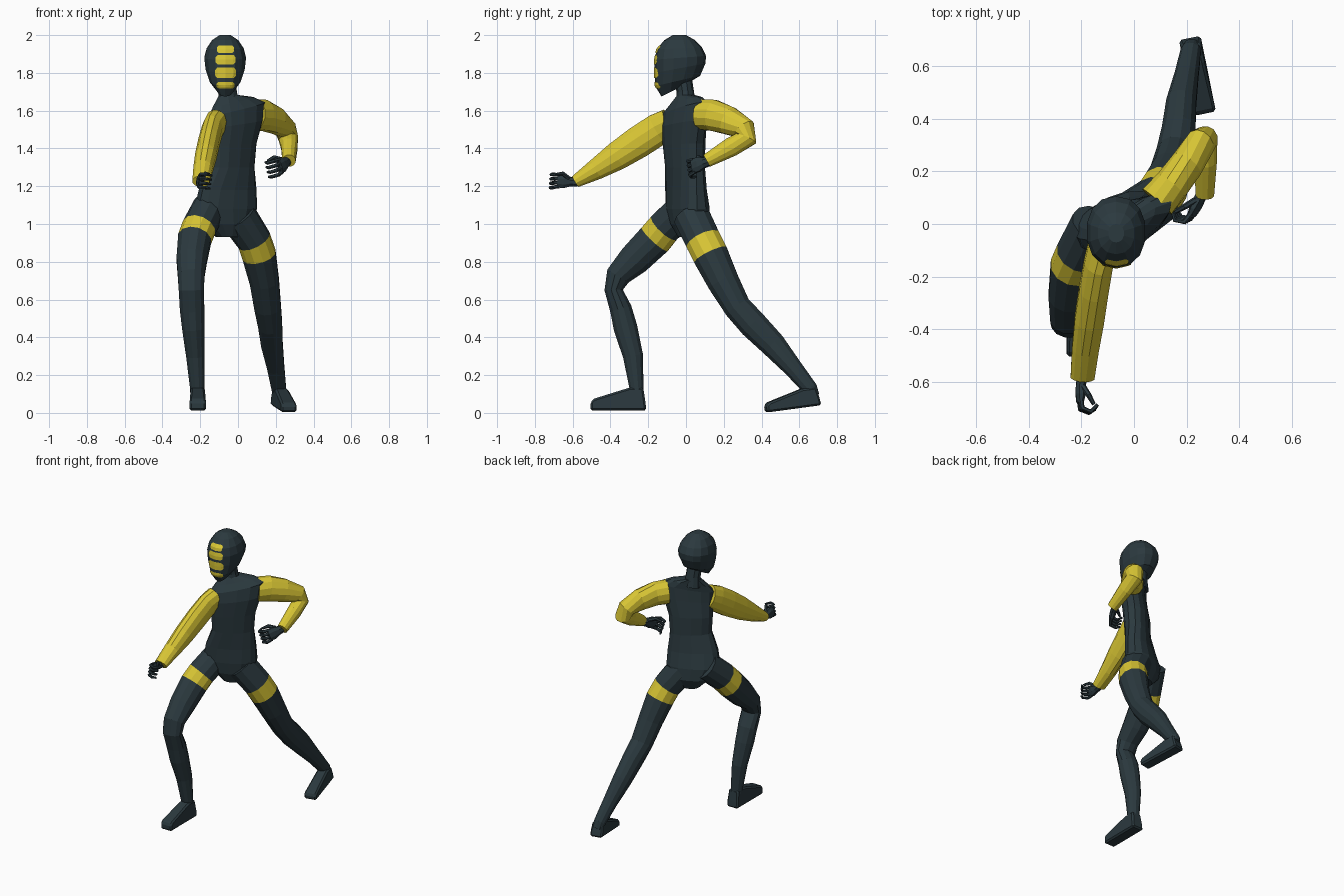
import bpy, bmesh, math
from mathutils import Vector, Matrix
from mathutils.bvhtree import BVHTree

if "Cube" in bpy.data.objects:
    bpy.data.objects.remove(bpy.data.objects["Cube"])


def material(name, col):
    m = bpy.data.materials.new(name)
    m.diffuse_color = (*col, 1)
    m.use_nodes = True
    m.node_tree.nodes["Principled BSDF"].inputs["Base Color"].default_value = m.diffuse_color
    return m


DARK = material("dark slate suit", (0.024, 0.041, 0.049))
YELLOW = material("yellow trim", (0.70, 0.57, 0.035))


def finish(name, bm, mats):
    bmesh.ops.recalc_face_normals(bm, faces=bm.faces)
    me = bpy.data.meshes.new(name)
    bm.to_mesh(me)
    bm.free()
    for m in mats:
        me.materials.append(m)
    ob = bpy.data.objects.new(name, me)
    bpy.context.collection.objects.link(ob)
    return ob


def loft(name, rings, mats, band=()):
    """Skin a list of point rings; segments listed in band use the second material."""
    bm = bmesh.new()
    vs = [[bm.verts.new(p) for p in r] for r in rings]
    n = len(rings[0])
    for i in range(len(vs) - 1):
        for j in range(n):
            k = (j + 1) % n
            f = bm.faces.new((vs[i][j], vs[i][k], vs[i + 1][k], vs[i + 1][j]))
            f.material_index = 1 if i in band else 0
    bm.faces.new(vs[0])
    bm.faces.new(vs[-1])
    return finish(name, bm, mats)


def oval(c, U, V, n, p=1.0):
    out = []
    for j in range(n):
        t = 2 * math.pi * (j + 0.5) / n
        co, si = math.cos(t), math.sin(t)
        out.append(c + U * math.copysign(abs(co) ** p, co) + V * math.copysign(abs(si) ** p, si))
    return out


def tube(name, pts, mats, n=12, ref=Vector((1, 0, 0)), band=()):
    """Limb through (x, y, z, radius along ref, radius across)."""
    P = [Vector(p[:3]) for p in pts]
    rings = []
    for i, p in enumerate(P):
        a, b = P[max(i - 1, 0)], P[min(i + 1, len(P) - 1)]
        t = ((p - a).normalized() + (b - p).normalized()).normalized()
        s = (ref - t * ref.dot(t)).normalized()
        rings.append(oval(p, s * pts[i][3], t.cross(s) * pts[i][4], n))
    return loft(name, rings, mats, band)


# torso: x, y, z, half width, half depth, yaw, shoulder tilt
torso = [(-.055, .02, .93, .06, .06, 25, 0), (-.06, .02, 1.0, .13, .09, 25, 0),
         (-.065, .01, 1.08, .175, .092, 25, 0), (-.055, 0, 1.18, .165, .08, 28, 0),
         (-.035, -.005, 1.30, .137, .076, 35, 0), (-.03, -.01, 1.42, .145, .08, 36, .05),
         (-.01, -.01, 1.53, .165, .076, 37, .12), (-.005, -.005, 1.61, .175, .066, 37, .2),
         (-.025, 0, 1.648, .125, .052, 37, .2), (-.05, 0, 1.68, .055, .045, 30, .05)]
rings = []
for x, y, z, a, b, yaw, tilt in torso:
    w = math.radians(yaw)
    rings.append(oval(Vector((x, y, z)), Vector((math.cos(w), math.sin(w), tilt)) * a,
                      Vector((-math.sin(w), math.cos(w), 0)) * b, 14, .85))
loft("torso", rings, [DARK])

# neck and head: front y, front z, back y, back z, half width
tube("neck", [(-.05, .002, 1.63, .06, .05), (-.054, -.004, 1.70, .05, .046),
              (-.062, -.02, 1.80, .05, .046)], [DARK], 10)
head_rows = [(-.13, 1.675, .0, 1.74, .042), (-.163, 1.73, .075, 1.785, .083),
             (-.166, 1.80, .103, 1.85, .106), (-.166, 1.87, .106, 1.89, .113),
             (-.155, 1.925, .085, 1.935, .1), (-.115, 1.973, .045, 1.975, .07),
             (-.07, 2.0, .0, 2.0, .03)]
rings = []
for yf, zf, yb, zb, hw in head_rows:
    rings.append(oval(Vector((-.068, (yf + yb) / 2, (zf + zb) / 2)), Vector((hw, 0, 0)),
                      Vector((0, yb - yf, zb - zf)) / 2, 14, .9))
head = loft("head", rings, [DARK])

# face markings: thin rounded plates laid on the head
tree = BVHTree.FromPolygons([v.co for v in head.data.vertices],
                            [list(p.vertices) for p in head.data.polygons])
for name, h, z0, z1 in [("brow", .045, 1.905, 1.945), ("eye", .054, 1.845, 1.895),
                        ("cheek", .056, 1.773, 1.828), ("chin", .048, 1.718, 1.752)]:
    bm = bmesh.new()
    grid = []
    for r in range(5):
        z = z0 + (z1 - z0) * r / 4
        hw = h * (.78 if r in (0, 4) else 1)
        row = []
        for c in range(9):
            x = -.066 + hw * (c / 4 - 1)
            hit = tree.ray_cast(Vector((x, -1, z)), Vector((0, 1, 0)))[0]
            y = hit.y if hit else -.14
            row.append(bm.verts.new((x, y - .004, z)))
        grid.append(row)
    for r in range(4):
        for c in range(8):
            bm.faces.new((grid[r][c], grid[r][c + 1], grid[r + 1][c + 1], grid[r + 1][c]))
    finish(name + "_marking", bm, [YELLOW])

# legs, each with a yellow thigh band
tube("front_leg", [(-.15, .0, 1.09, .09, .095), (-.207, -.115, .98, .092, .094),
                   (-.23, -.165, .92, .091, .096), (-.245, -.275, .81, .083, .088),
                   (-.248, -.36, .725, .073, .068), (-.247, -.383, .65, .069, .05),
                   (-.243, -.345, .55, .067, .06), (-.237, -.32, .45, .061, .065),
                   (-.226, -.28, .30, .05, .055), (-.215, -.262, .13, .04, .038),
                   (-.215, -.258, .08, .038, .036)], [DARK, YELLOW], band=(1,))
tube("back_leg", [(.0, .03, 1.04, .1, .1), (.085, .09, .914, .092, .098),
                  (.112, .13, .835, .092, .098), (.14, .197, .695, .08, .087),
                  (.157, .272, .56, .073, .075), (.17, .355, .468, .066, .078),
                  (.18, .46, .362, .059, .07), (.2, .565, .24, .047, .052),
                  (.216, .655, .13, .04, .042), (.222, .672, .09, .036, .036)],
     [DARK, YELLOW], band=(1,))


def foot(name, loc, yaw, pitch, width, hs):
    prof = [(-.052, 0), (-.047, .05), (-.036, .13), (.04, .13), (.225, .068), (.243, .05), (.243, 0)]
    M = Matrix.Translation(loc) @ Matrix.Rotation(yaw, 4, 'Z') @ Matrix.Rotation(pitch, 4, 'X')
    bm = bmesh.new()
    side = []
    for s in (-1, 1):
        side.append([bm.verts.new(M @ Vector((s * width * (.85 if z > .1 else 1), -f, z * hs)))
                     for f, z in prof])
        bm.faces.new(side[-1])
    for j in range(len(prof)):
        k = (j + 1) % len(prof)
        bm.faces.new((side[0][j], side[0][k], side[1][k], side[1][j]))
    ob = finish(name, bm, [DARK])
    bev = ob.modifiers.new("soft edges", 'BEVEL')
    bev.width = .01
    bev.segments = 1


foot("front_foot", (-.213, -.262, .012), 0, 0, .043, .93)
foot("back_foot", (.222, .66, .034), .2, .13, .042, .76)

# sleeves
tube("forward_sleeve", [(-.115, -.085, 1.535, .062, .08), (-.135, -.15, 1.50, .057, .088),
                        (-.153, -.25, 1.435, .058, .088), (-.17, -.365, 1.36, .058, .078),
                        (-.185, -.475, 1.29, .053, .058), (-.196, -.585, 1.225, .047, .034)], [YELLOW])
tube("bent_sleeve", [(.088, .085, 1.58, .075, .082), (.14, .145, 1.575, .068, .085),
                     (.2, .225, 1.548, .064, .077), (.252, .305, 1.503, .058, .064),
                     (.267, .318, 1.452, .053, .06), (.272, .24, 1.408, .045, .053),
                     (.27, .11, 1.335, .036, .037)], [YELLOW])


# hands: f points along the fingers, n is the curling direction
def hand(name, wrist, f, n, size):
    f = Vector(f).normalized()
    n = Vector(n)
    n = (n - f * n.dot(f)).normalized()
    s = Vector((0, 0, 1))
    s = (s - f * s.dot(f) - n * s.dot(n)).normalized()

    def path(pts):
        return [(*(Vector(wrist) + (f * a + s * b + n * c) * size), r * size, q * size)
                for a, b, c, r, q in pts]
    tube(name + "_palm", path([(-.02, 0, 0, .022, .019), (.02, 0, 0, .026, .019),
                               (.05, 0, .002, .037, .019), (.082, 0, .003, .035, .013)]), [DARK], 8, s)
    for i in range(4):
        b = -.028 + .0187 * i
        spread = b * 1.2
        tube(f"{name}_finger_{i + 1}",
             path([(.07, b, .002, .0095, .0095), (.103, spread, .01, .0095, .0095),
                   (.112, spread, .042, .0085, .0085),
                   (.096 - .004 * i, spread, .064, .006, .006)]), [DARK], 6, s)
    tube(name + "_thumb", path([(.025, .018, .008, .012, .011), (.055, .042, .028, .011, .01),
                                (.085, .038, .05, .007, .007)]), [DARK], 6, s)


hand("forward_hand", (-.2, -.595, 1.222), (-.1, -1, .08), (1, -.15, -.1), 1.05)
hand("bent_hand", (.258, .115, 1.33), (-.36, -.85, -.25), (-.9, .2, -.25), 1.15)
